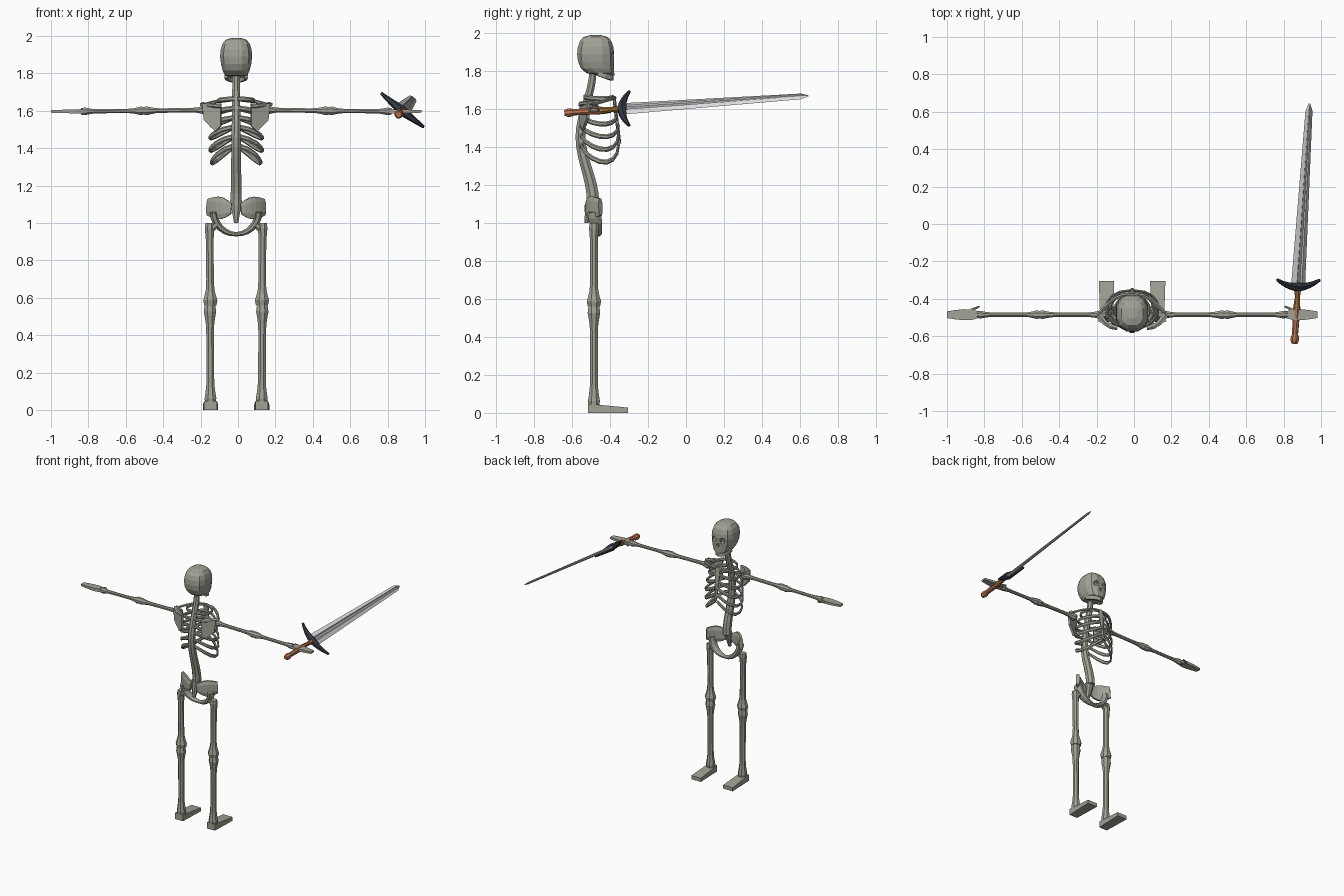
import bpy, bmesh
from math import sin, cos, pi, tau, copysign
from mathutils import Vector

cube = bpy.data.objects.get("Cube")
if cube:
    bpy.data.objects.remove(cube)

MIDDLE = -.01        # body centre line in x
LIMB_Y = -.485       # plane shared by arms and legs
X, Y, Z = Vector((1, 0, 0)), Vector((0, 1, 0)), Vector((0, 0, 1))


def material(name, red, green, blue):
    mat = bpy.data.materials.new(name)
    mat.use_nodes = True
    mat.diffuse_color = (red, green, blue, 1)
    shader = mat.node_tree.nodes["Principled BSDF"]
    shader.inputs["Base Color"].default_value = mat.diffuse_color
    return mat


bone = material("bone", .36, .36, .31)
steel = material("steel", .7, .7, .7)
fuller_steel = material("fuller steel", .36, .36, .37)
iron = material("dark iron", .035, .04, .06)
leather = material("red brown leather", .5, .18, .09)
brass = material("brown brass", .36, .16, .04)


def oval(sides, power=1):
    """Unit cross-section; a power below one makes the oval boxier."""
    angles = [tau * (i + .5) / sides for i in range(sides)]
    return [(copysign(abs(cos(a)) ** power, cos(a)),
             copysign(abs(sin(a)) ** power, sin(a))) for a in angles]


ROUND, THIN, BOXY = oval(8), oval(6), oval(8, .7)
SQUARE = oval(4, 0)


def finish(name, bm, mats):
    bmesh.ops.recalc_face_normals(bm, faces=bm.faces)
    mesh = bpy.data.meshes.new(name)
    bm.to_mesh(mesh)
    bm.free()
    for mat in mats:
        mesh.materials.append(mat)
    obj = bpy.data.objects.new(name, mesh)
    bpy.context.scene.collection.objects.link(obj)
    return obj


def loft(name, path, steps, section=ROUND, ref=Z, axis=None, mats=(bone,), accent=()):
    """Skin a section along path(t) -> x, y, z, half width, half height."""
    stations = [path(i / steps) for i in range(steps + 1)]
    points = [Vector(s[:3]) for s in stations]
    bm, rows, count = bmesh.new(), [], len(section)
    for i, (*_, wide, high) in enumerate(stations):
        tangent = axis or (points[min(i + 1, steps)] - points[max(i - 1, 0)])
        side = tangent.cross(ref).normalized()
        up = side.cross(tangent).normalized()
        rows.append([bm.verts.new(points[i] + side * u * wide + up * v * high)
                     for u, v in section])
    for row, following in zip(rows, rows[1:]):
        for j in range(count):
            k = (j + 1) % count
            face = bm.faces.new((row[j], row[k], following[k], following[j]))
            face.material_index = int(j in accent)
    bm.faces.new(rows[0])
    bm.faces.new(rows[-1])
    return finish(name, bm, mats)


def body(name, path, steps, sign=1, **options):
    def placed(t):
        x, *rest = path(t)
        return (MIDDLE + sign * x, *rest)
    return loft(name, placed, steps, **options)


def pair(name, path, steps, **options):
    body("left_" + name, path, steps, 1, **options)
    body("right_" + name, path, steps, -1, **options)


def long_bone(name, start, end, shaft, first_knob, last_knob, **options):
    """A slim shaft flaring into a knob at each end."""
    a, b = Vector(start), Vector(end)

    def path(t):
        edge = abs(2 * t - 1)
        knob = first_knob if t < .5 else last_knob
        radius = shaft + (knob - shaft) * min(1, (1.2 * edge) ** 6)
        if edge == 1:
            radius *= .85
        return (*a.lerp(b, t), radius, radius)
    pair(name, path, 16, **options)


# Skull: a boxy ovoid whose face drops straight down, with carved sockets
def skull_path(t):
    a = pi * (t - .5) * .94
    low = max(0, -sin(a))
    size = cos(a) ** (.35 if low else .5)
    depth = .1 * size
    y = -.376 - depth if low else -.476
    return 0, y, 1.89 + .1 * sin(a) - .012 * low, .088 * size * (1 - .1 * low), depth


skull = body("skull", skull_path, 8, section=oval(12, .75), ref=Y, axis=Z)


def carve(name, x, z, radius):
    bm = bmesh.new()
    bmesh.ops.create_icosphere(bm, subdivisions=1, radius=radius)
    cutter = finish(name, bm, [bone])
    cutter.location = (MIDDLE + x, -.38, z)
    cutter.hide_render = True
    cutter.hide_set(True)
    cut = skull.modifiers.new(name, 'BOOLEAN')
    cut.operation, cut.solver, cut.object = 'DIFFERENCE', 'EXACT', cutter


carve("left_eye_cutter", .036, 1.88, .024)
carve("right_eye_cutter", -.036, 1.88, .024)
carve("nose_cutter", 0, 1.84, .014)
body("lower_jaw", lambda t: (.054 * cos(pi * t), -.465 + .075 * sin(pi * t),
                             1.79 - .025 * sin(pi * t), .009, .015), 6, section=SQUARE)

# Spine: one long wave thickening downward, ending in the sacrum
body("spine", lambda t: (0, -.523 + .033 * cos(t * tau), 1.81 - .7 * t,
                         .021 + .011 * t, .02 + .016 * t), 14, ref=Y, axis=Z)
body("sacrum", lambda t: (0, -.5 - .025 * t, 1.12 - .12 * t,
                          .035 - .023 * t, .03 - .018 * t), 3, ref=Y, axis=Z)

# Rib cage: each lower rib is wider and droops further
for i in range(6):
    width = .143 - .004 * (3.5 - i) ** 2
    back = -.535 - .01 * min(i, 2)
    front = -.385 + .01 * min(i, 3)

    def rib_path(t):
        drop = (.01 + .017 * i) * sin(pi * t ** 1.3)
        return (max(.008, width * abs(sin(pi * t)) ** .8),
                (front + back) / 2 - (front - back) / 2 * cos(pi * t),
                1.665 - .05 * i - drop, .007, .013)
    pair(f"rib_{i + 1}", rib_path, 8, section=THIN)
body("sternum", lambda t: (0, -.38 + .03 * t, 1.67 - .25 * t, .024 - .014 * t, .009), 4,
     section=THIN, ref=Y, axis=Z)

# Shoulder girdle
pair("collarbone", lambda t: (.015 + .16 * t, -.375 - .1 * t * t, 1.66 - .03 * t * t, .01, .009),
     4, section=THIN)
pair("shoulder_ridge", lambda t: (.08 + .1 * t, -.56 + .075 * t * t, 1.625 + .01 * t,
                                  .008 + .012 * t, .012), 3, section=THIN)
for label, sign in (("left", 1), ("right", -1)):
    bm = bmesh.new()
    outline = (.18, 1.64), (.08, 1.64), (.08, 1.52), (.11, 1.49), (.17, 1.55)
    bm.faces.new([bm.verts.new((MIDDLE + sign * x, .4 * x - .585, z)) for x, z in outline])
    plate = finish(label + "_shoulder_blade", bm, [bone])
    solid = plate.modifiers.new("thickness", 'SOLIDIFY')
    solid.thickness, solid.offset = .016, 0

# Arms and flat open hands
long_bone("upper_arm", (.14, LIMB_Y, 1.605), (.5, LIMB_Y, 1.6), .013, .028, .025, axis=X)
long_bone("forearm", (.49, LIMB_Y, 1.6), (.83, LIMB_Y, 1.597), .012, .025, .022, axis=X)
pair("hand", lambda t: (.82 + .17 * t, LIMB_Y, 1.597, .018 + .012 * sin(pi * t ** .7),
                        .012 - .005 * t), 4, section=SQUARE, axis=X)
pair("thumb", lambda t: (.86 - .045 * t, -.46 + .02 * t, 1.595, .01 - .005 * t, .008), 2,
     section=THIN)

# Pelvis: two flared wings joined by a hanging arch
pair("hip_wing", lambda t: (.025 + .125 * t, -.52 + .07 * t * t, 1.075 + .01 * t,
                            .015, .03 + .016 * t + .025 * sin(pi * t)), 5, section=BOXY)
body("pelvic_arch", lambda t: (.12 * cos(pi * t), -.485 + .02 * sin(pi * t),
                               1.06 - .12 * sin(pi * t), .012 + .01 * abs(cos(pi * t)),
                               .018 + .02 * abs(cos(pi * t))), 12, ref=Y)

# Legs and feet
pair("hip_joint", lambda t: (.1 + .04 * t, LIMB_Y, 1 - .04 * t, .02, .022), 2, ref=Y)
long_bone("thigh_bone", (.142, LIMB_Y, 1), (.138, LIMB_Y, .56), .022, .028, .041,
          ref=Y, axis=Z)
long_bone("shin_bone", (.14, LIMB_Y, .56), (.137, LIMB_Y, .03), .022, .036, .034,
          ref=Y, axis=Z)


def foot_path(t):
    height = .024 - .01 * t
    return .137, -.515 + .21 * t, height, .034 + .007 * t, height


pair("foot", foot_path, 3, section=SQUARE, axis=Y)

# Sword: every part lies on the line from pommel to tip
POMMEL, TIP = Vector((.858, -.64, 1.58)), Vector((.938, .645, 1.67))
FLAT = Vector((.62, 0, .78))
ALONG = (TIP - POMMEL).normalized()
ACROSS = ALONG.cross(FLAT).normalized()
GUARD = .236         # fraction of the length at which the guard sits


def sword(name, start, end, size, steps, **options):
    def path(t):
        return (*POMMEL.lerp(TIP, start + (end - start) * t), *size(t))
    loft(name, path, steps, ref=FLAT, axis=ALONG, **options)


sword("pommel", 0, .04, lambda t: [.016 + .008 * sin(pi * t)] * 2, 4, mats=[leather])
sword("lower_grip", .04, .15, lambda t: [.017 + .004 * t] * 2, 2, mats=[leather])
sword("upper_grip", .15, GUARD, lambda t: [.017 + .003 * cos(tau * t)] * 2, 4, mats=[brass])

# Blade section: two bevelled edges with a sunken fuller on both flats
half = [(1, 0), (.34, 1), (.2, .45), (-.2, .45), (-.34, 1)]
blade = half + [(-u, -v) for u, v in half]
look = dict(section=blade, mats=[steel, fuller_steel], accent=(2, 7))
sword("blade", GUARD, .97, lambda t: (.048 - .024 * t, .01 - .003 * t), 1, **look)
sword("blade_tip", .97, 1, lambda t: (.024 - .02 * t, .007 - .005 * t), 1, **look)


# Guard sweeping forward at both ends
def guard_path(t):
    u = 2 * t - 1
    size = .027 - .019 * abs(u)
    centre = POMMEL.lerp(TIP, GUARD) + ACROSS * .145 * u + ALONG * .038 * u * u
    return (*centre, size, size)


loft("sword_guard", guard_path, 8, section=THIN, ref=FLAT, mats=[iron])
